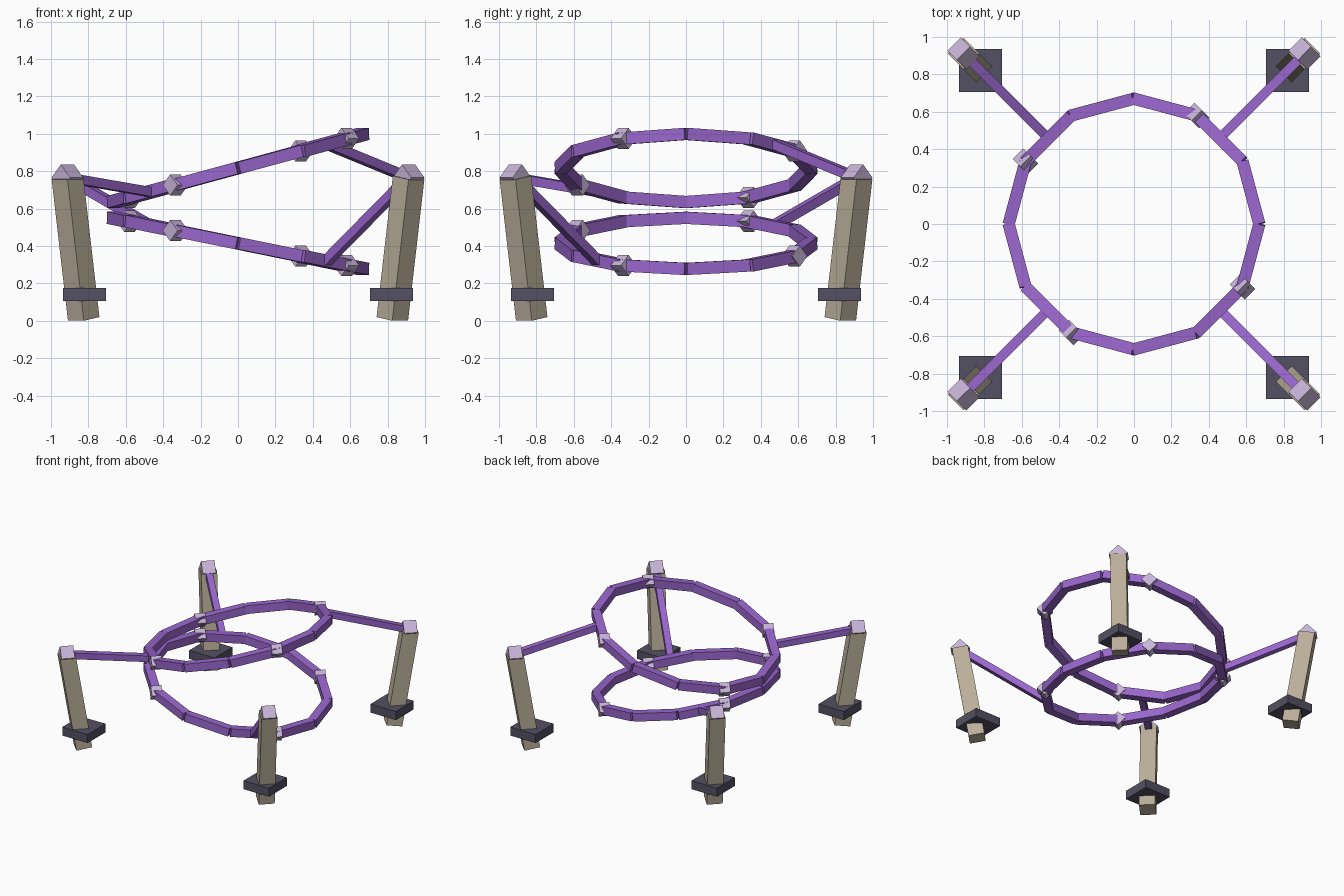
import bpy, math
from mathutils import Vector, Matrix

default = bpy.data.objects.get("Cube")
if default:
    bpy.data.objects.remove(default, do_unlink=True)


def material(name, rgb):
    linear = [((c / 255 + 0.055) / 1.055) ** 2.4 for c in rgb] + [1]
    m = bpy.data.materials.new(name)
    m.use_nodes = True
    m.diffuse_color = linear
    m.node_tree.nodes["Principled BSDF"].inputs["Base Color"].default_value = linear
    return m


purple = material("purple", (153, 102, 204))
lilac = material("pale_lilac", (200, 180, 216))
stone = material("warm_stone", (186, 175, 154))
slate = material("dark_slate", (84, 80, 98))


def box(name, centre, size, mat, rotation=Matrix()):
    bpy.ops.mesh.primitive_cube_add(size=1)
    ob = bpy.context.object
    ob.name = name
    ob.data.transform(Matrix.Translation(centre) @ rotation.to_4x4() @ Matrix.Diagonal((*size, 1)))
    ob.data.materials.append(mat)
    return ob


def beam(name, a, b, thick, mat):
    """Square bar from a to b with level side edges."""
    a, b = Vector(a), Vector(b)
    along = (b - a).normalized()
    side = Vector((0, 0, 1)).cross(along).normalized()
    up = along.cross(side)
    rot = Matrix((along, side, up)).transposed()
    return box(name, (a + b) / 2, ((b - a).length, thick, thick), mat, rot)


# Cubes standing on edge, turned to the diagonal
tilt = Matrix.Rotation(math.radians(45), 3, 'Z') @ Matrix.Rotation(math.radians(45), 3, 'X')

RADIUS = 0.67
SIDES = 12
rings = {"upper": (0.817, 0.272), "lower": (0.414, -0.204)}


def height(ring, x):
    base, slope = rings[ring]
    return base + slope * x


def ring_point(ring, i):
    t = math.tau * i / SIDES
    x = RADIUS * math.cos(t)
    return Vector((x, RADIUS * math.sin(t), height(ring, x)))


# Two sloping rings of straight beams, with a joint at every third corner
for ring in rings:
    for i in range(SIDES):
        p = ring_point(ring, i)
        beam(ring + "_ring_beam", p, ring_point(ring, i + 1), 0.065, purple)
        if i % 3 == 2:
            box(ring + "_ring_joint", p, (0.08,) * 3, lilac, tilt)

# Four leaning posts with collars, caps and struts to the rings
for sx in (-1, 1):
    for sy in (-1, 1):
        foot = Vector((0.825 * sx, 0.825 * sy, 0.01))
        top = Vector((0.912 * sx, 0.912 * sy, 0.765))
        beam("post", foot, top, 0.12, stone)
        box("post_collar", (0.82 * sx, 0.82 * sy, 0.14), (0.23, 0.23, 0.07), slate)
        box("post_cap", top, (0.1,) * 3, lilac, tilt)
        ring = "upper" if sx == sy else "lower"
        end = (0.472 * sx, 0.472 * sy, height(ring, 0.472 * sx))
        beam("strut", top, end, 0.05, purple)
